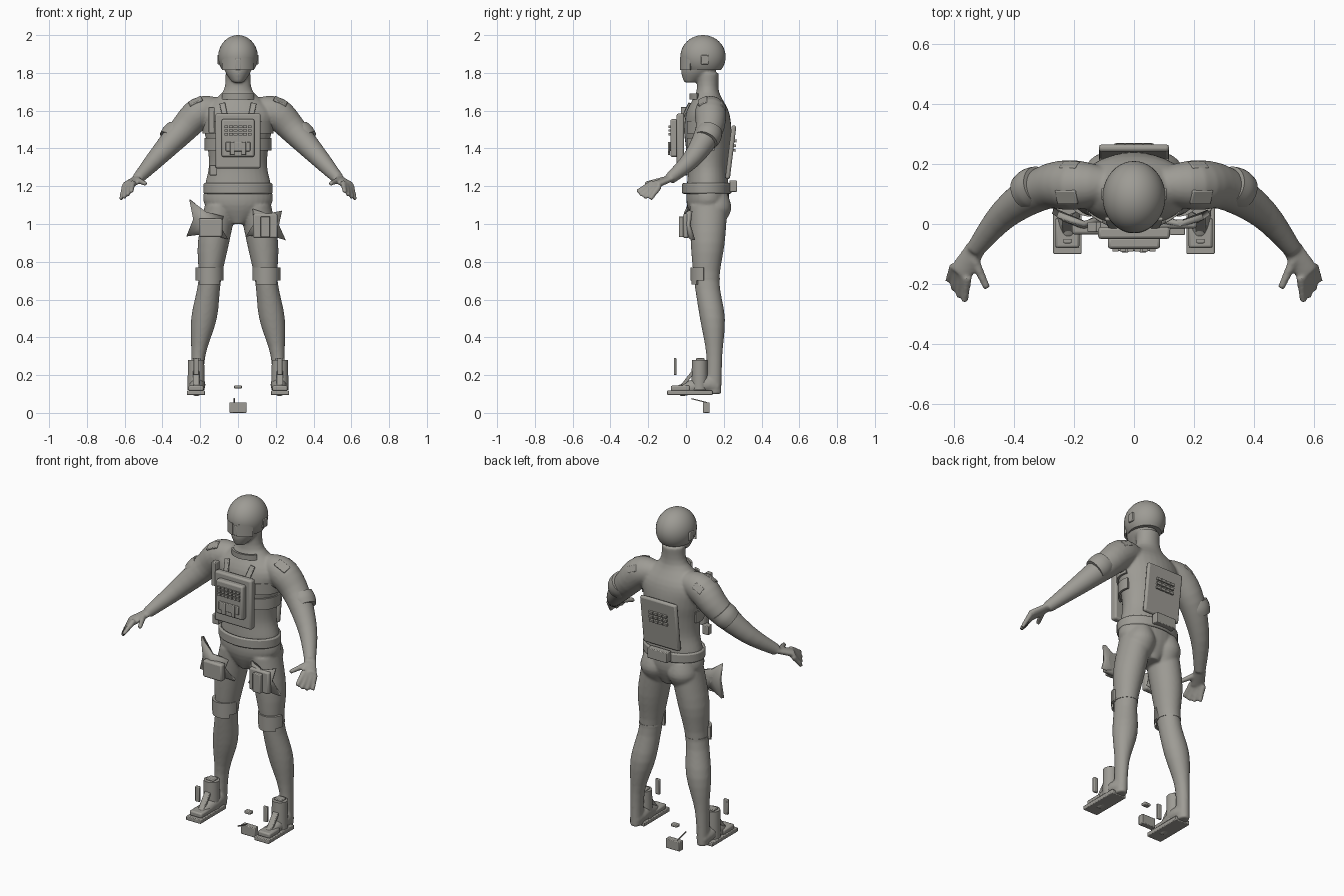
import bpy, bmesh, math
from mathutils import Vector, Euler

if "Cube" in bpy.data.objects:
    bpy.data.objects.remove(bpy.data.objects["Cube"], do_unlink=True)

COLOUR = (.34, .33, .3, 1)
grey = bpy.data.materials.new("warm_grey")
grey.use_nodes = True
grey.diffuse_color = COLOUR
grey.node_tree.nodes["Principled BSDF"].inputs["Base Color"].default_value = COLOUR
SIDES = {"left": 1, "right": -1}


def finish(name, mesh_builder, bevel=0):
    """Turn a bmesh into a grey object, smooth except at its corners."""
    bmesh.ops.recalc_face_normals(mesh_builder, faces=mesh_builder.faces)
    for face in mesh_builder.faces:
        face.smooth = True
    mesh = bpy.data.meshes.new(name)
    mesh_builder.to_mesh(mesh)
    mesh_builder.free()
    mesh.set_sharp_from_angle(angle=math.radians(40))
    mesh.materials.append(grey)
    part = bpy.data.objects.new(name, mesh)
    bpy.context.collection.objects.link(part)
    if bevel:
        modifier = part.modifiers.new("bevel", 'BEVEL')
        modifier.width, modifier.segments = bevel, 2
    return part


def catmull_rom(before, start, end, after, t):
    return (start + (end - before) * t / 2
            + (2 * before - 5 * start + 4 * end - after) * t * t / 2
            + (3 * start - before - 3 * end + after) * t ** 3 / 2)


def smooth_rows(rows, steps=4):
    """Smooth interpolation through rows of numbers."""
    padded = [rows[0], *rows, rows[-1]]
    result = []
    for group in zip(padded, padded[1:], padded[2:], padded[3:]):
        for step in range(steps):
            result.append([catmull_rom(*values, step / steps) for values in zip(*group)])
    return result + [list(rows[-1])]


def bridge(builder, rings, closed=False):
    """Join rings of points with quads, capping the ends of an open run."""
    loops = [[builder.verts.new(point) for point in ring] for ring in rings]
    count = len(loops[0])
    followers = loops[1:] + loops[:1] if closed else loops[1:]
    for ring, following in zip(loops, followers):
        for i in range(count):
            j = (i + 1) % count
            builder.faces.new((ring[i], ring[j], following[j], following[i]))
    if not closed:
        builder.faces.new(loops[0])
        builder.faces.new(loops[-1])


def loft(builder, rows, level=False, side=1, count=32):
    """Ellipses of x, y, z, width, depth: level, or square to their path."""
    rows = smooth_rows(rows)
    centres = [Vector(row[:3]) for row in rows]
    rings = []
    for i, row in enumerate(rows):
        across, over = Vector((1, 0, 0)), Vector((0, 1, 0))
        if not level:
            along = centres[min(i + 1, len(rows) - 1)] - centres[max(i - 1, 0)]
            across = along.cross(Vector((0, 0, 1))).normalized()
            over = across.cross(along).normalized()
        ring = []
        for k in range(count):
            angle = math.tau * k / count
            point = centres[i] + across * row[3] * math.cos(angle) + over * row[4] * math.sin(angle)
            point.x *= side
            ring.append(point)
        rings.append(ring)
    bridge(builder, rings)


def stack(builder, start, step, x, y, widths, depths, side=1):
    """Level ellipses at even heights."""
    heights = [start + step * i for i in range(len(widths))]
    loft(builder, list(zip(x, y, heights, widths, depths)), True, side)


def limb(builder, points, radii, side, flatness=1.0):
    """Tube along a path, flattened from top to bottom."""
    rows = [(*point, radius, radius * flatness) for point, radius in zip(points, radii)]
    loft(builder, rows, False, side)


def wrap(name, centre, radii, bottom, top, thickness, start=0, end=360, side=1, bevel=0):
    """Curved band round an upright ellipse, angles in degrees from the front."""
    closed = end - start == 360
    steps = 48 if closed else 16
    rings = []
    for i in range(steps if closed else steps + 1):
        angle = math.radians(start + (end - start) * i / steps)
        ring = []
        for offset, height in ((0, bottom), (thickness, bottom), (thickness, top), (0, top)):
            x = centre[0] + (radii[0] + offset) * math.sin(angle)
            y = centre[1] - (radii[1] + offset) * math.cos(angle)
            ring.append((x * side, y, height))
        rings.append(ring)
    builder = bmesh.new()
    bridge(builder, rings, closed)
    finish(name, builder, bevel)


def box(name, centre, size, tilt=(0, 0, 0), bevel=.004):
    builder = bmesh.new()
    bmesh.ops.create_cube(builder, size=1)
    rotation = Euler([math.radians(angle) for angle in tilt]).to_matrix()
    for vertex in builder.verts:
        scaled = Vector([a * b for a, b in zip(vertex.co, size)])
        vertex.co = rotation @ scaled + Vector(centre)
    finish(name, builder, bevel)


def flared_panel(name, corners, pull=.3):
    """Spiky plate bent round the thigh, its edges drawn in between corners."""
    corners = [Vector(corner) for corner in corners]
    centre = sum(corners, Vector((0, 0))) / len(corners)
    builder = bmesh.new()
    outline = []
    for corner, following in zip(corners, corners[1:] + corners[:1]):
        outline += [corner, ((corner + following) / 2).lerp(centre, pull)]
    rim = [builder.verts.new((p.x, 4 * (p.x - centre.x) ** 2, p.y)) for p in outline]
    hub = builder.verts.new((centre.x, -.01, centre.y))
    for vertex, following in zip(rim, rim[1:] + rim[:1]):
        builder.faces.new((hub, vertex, following))
    modifier = finish(name, builder).modifiers.new("thickness", 'SOLIDIFY')
    modifier.thickness, modifier.offset = .02, 0


# Body: torso, head, limbs and hands fused into one smooth skin
builder = bmesh.new()
stack(builder, 1, .1, [0] * 9, [.115] * 9, (.05, .175, .175, .155, .16, .18, .19, .08, .066),
      (.07, .11, .11, .105, .115, .125, .11, .06, .06))
stack(builder, 1.75, .05, [0] * 4, (.025, .06, .08, .09), (.03, .065, .08, .08), (.035, .085, .1, .1))
arm_path = ((.1, .13, 1.61), (.2, .13, 1.59), (.3, .12, 1.49), (.43, .035, 1.35), (.53, -.085, 1.24))
knuckles = [Vector((.556, -.175, 1.22)), Vector((.6, -.14, 1.2))]
fingertips = [Vector((.565, -.26, 1.17)), Vector((.62, -.19, 1.13))]
for side in SIDES.values():
    stack(builder, 1.1, -.2, (.09, .13, .15, .18, .21, .217), (.12, .115, .11, .14, .15, .145),
          (.085, .083, .06, .068, .037, .032), (.1, .09, .067, .066, .042, .042), side)
    stack(builder, 1, .08, [.087] * 3, [.15] * 3, (.05, .085, .06), (.05, .09, .07), side)
    limb(builder, arm_path, (.06, .083, .072, .051, .031), side)
    limb(builder, (arm_path[-1], (.58, -.165, 1.207)), (.034, .04), side, flatness=.5)
    limb(builder, ((.217, .17, .13), (.217, .1, .15), (.22, -.04, .115)), (.03, .045, .03), side)
    limb(builder, ((.535, -.115, 1.235), (.49, -.215, 1.213)), (.017, .012), side)
    for i in range(4):
        knuckle, tip = (ends[0].lerp(ends[1], i / 3) for ends in (knuckles, fingertips))
        reach = 1.1 if i in (1, 2) else 1
        limb(builder, (knuckle, knuckle.lerp(tip, reach)), (.016, .011), side)
body = finish("body", builder)
fuse = body.modifiers.new("fuse", 'REMESH')
fuse.mode, fuse.voxel_size, fuse.use_smooth_shade = 'VOXEL', .007, True
soften = body.modifiers.new("soften", 'SMOOTH')
soften.factor, soften.iterations = .5, 6

# Helmet, visor and ear covers
builder = bmesh.new()
bmesh.ops.create_uvsphere(builder, u_segments=40, v_segments=24, radius=1)
for vertex in builder.verts:
    vertex.co = Vector((vertex.co.x * .105, .09 + vertex.co.y * .12, 1.885 + vertex.co.z * .115))
geometry = builder.verts[:] + builder.edges[:] + builder.faces[:]
bmesh.ops.bisect_plane(builder, geom=geometry, plane_co=(0, 0, 1.815), plane_no=(0, 0, 1), clear_inner=True)
bmesh.ops.holes_fill(builder, edges=[edge for edge in builder.edges if edge.is_boundary])
finish("helmet", builder)
for label, side in SIDES.items():
    wrap(label + "_visor", (0, .09), (.09, .11), 1.815, 1.885, thickness=.012, start=8, end=55, side=side)
    box(label + "_ear_cover", centre=(side * .103, .1, 1.87), size=(.012, .04, .05))
box("nose_guard", centre=(0, -.022, 1.845), size=(.03, .016, .06))

# Collar
wrap("collar", (0, .1), (.085, .07), 1.66, 1.69, thickness=.012, start=-60, end=60)

# Chest rig and its webbing
box("chest_plate", centre=(0, -.03, 1.44), size=(.24, .04, .29), bevel=.01)
box("chest_pouch", centre=(0, -.063, 1.455), size=(.175, .04, .2), bevel=.01)
box("pouch_flap", centre=(0, -.085, 1.41), size=(.13, .01, .05))
for row in range(3):
    for column in range(6):
        x, z = (column - 2.5) * .025, 1.475 + row * .02
        box("webbing_loop", centre=(x, -.087, z), size=(.02, .01, .013), bevel=0)
for label, side in SIDES.items():
    box(label + "_buckle", centre=(side * .03, -.09, 1.4), size=(.025, .01, .07))
    box(label + "_shoulder_strap", centre=(side * .075, 0, 1.6), size=(.03, .012, .09), tilt=(-25, side * 12, 0))
    for band in range(2):
        bottom = 1.39 + band * .09
        wrap(label + "_rib_band", (0, .115), (.165 + band * .01, .122), bottom, bottom + .065,
             thickness=.012, start=35, end=105, side=side)
box("radio", centre=(-.14, -.01, 1.55), size=(.03, .035, .14))
box("side_pouch", centre=(-.13, -.01, 1.285), size=(.04, .035, .055))

# Back plate and its webbing
lean = (-7, 0, 0)
box("back_plate", centre=(0, .237, 1.38), size=(.235, .025, .285), tilt=lean, bevel=.01)
for row in range(3):
    for column in range(4):
        x, y, z = (column - 1.5) * .03, .256 + row * .003, 1.39 + row * .025
        box("back_loop", centre=(x, y, z), size=(.026, .012, .014), tilt=lean, bevel=0)

# Belt
wrap("belt", (0, .11), (.165, .113), 1.16, 1.217, thickness=.018, bevel=.008)
box("belt_pouch", centre=(0, .25, 1.2), size=(.13, .04, .06))

# Thigh pouches on flared panels
flared_panel("right_thigh_panel", ((-.255, 1.13), (-.08, 1.04), (-.055, .92), (-.27, .935)))
flared_panel("left_thigh_panel", ((.23, 1.07), (.08, 1.08), (.045, .935), (.25, .915)))
box("right_thigh_pouch", centre=(-.145, -.015, .98), size=(.125, .04, .1), bevel=.01)
box("left_thigh_pouch", centre=(.145, -.017, .985), size=(.05, .04, .11))
box("left_thigh_backing", centre=(.145, 0, .99), size=(.13, .03, .13), bevel=.01)

for label, side in SIDES.items():
    # Knee pads and straps
    knee, knee_radii = (.15, .108), (.06, .068)
    wrap(label + "_knee_pad", knee, knee_radii, .7, .77, thickness=.015, start=-80, end=80, side=side)
    wrap(label + "_knee_pad_lip", knee, knee_radii, .68, .7, thickness=.012, start=-50, end=50, side=side)
    wrap(label + "_knee_strap", knee, knee_radii, .705, .715, thickness=.003, side=side)
    # Arm cuffs and shoulder tabs
    builder = bmesh.new()
    limb(builder, ((.317, .128, 1.495), (.34, .118, 1.468), (.362, .105, 1.443)), (.066, .07, .064), side)
    finish(label + "_arm_cuff", builder)
    box(label + "_shoulder_tab", centre=(side * .225, .09, 1.65), size=(.075, .05, .012), tilt=(25, side * 25, 0))
    box(label + "_rear_shoulder_tab", centre=(side * .215, .195, 1.625), size=(.06, .012, .04), tilt=(30, side * 25, 0))
    # Boots
    x = side * .222
    box(label + "_sole", centre=(x, .02, .106), size=(.095, .24, .024))
    box(label + "_toe_cap", centre=(x, -.03, .13), size=(.08, .1, .03), bevel=.008)
    builder = bmesh.new()
    stack(builder, .12, .16, [x] * 2, [.072] * 2, (.045, .043), (.043, .041))
    finish(label + "_boot_shaft", builder)
    box(label + "_boot_top", centre=(x, .075, .284), size=(.05, .045, .012))
    box(label + "_boot_tongue", centre=(x, .005, .175), size=(.035, .018, .11), tilt=(-38, 0, 0))
    box(label + "_boot_tag", centre=(x, -.057, .245), size=(.028, .015, .09))

# Loose pieces between the feet
box("loose_box", centre=(0, .108, .028), size=(.09, .035, .056))
box("loose_clip", centre=(-.02, .07, .065), size=(.006, .085, .006), tilt=(-14, 0, 0), bevel=0)
box("loose_buckle", centre=(0, .1, .137), size=(.04, .03, .016))
